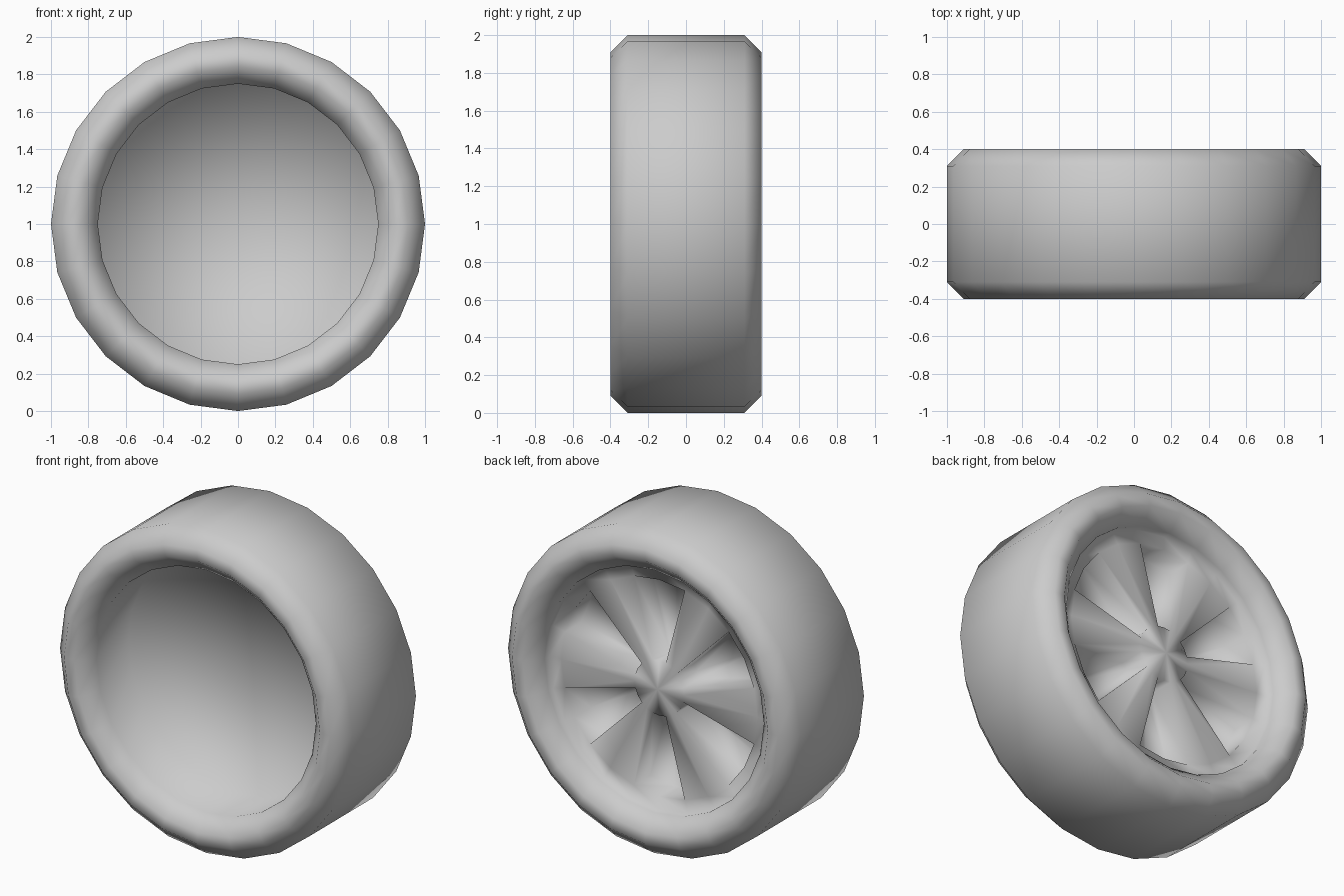
import bpy, bmesh
from math import sin, cos, pi

if "Cube" in bpy.data.objects:
    bpy.data.objects.remove(bpy.data.objects["Cube"])

SIDES = 24

# One plain grey for the whole wheel
grey = bpy.data.materials.new("wheel_grey")
grey.use_nodes = True
colour = (0.6, 0.6, 0.6, 1)
grey.diffuse_color = colour
grey.node_tree.nodes["Principled BSDF"].inputs["Base Color"].default_value = colour

# Cross-section as (radius, y), from the front dish out over the tread to the hub
profile = [(0.75, 0.0), (0.75, -0.31), (0.84, -0.4), (0.91, -0.4),
           (1.0, -0.31), (1.0, 0.31), (0.91, 0.4), (0.84, 0.4),
           (0.75, 0.31), (0.75, 0.26), (0.67, 0.26), (0.17, 0.26)]

bm = bmesh.new()
rings = []
for r, y in profile:
    rings.append([bm.verts.new((r * cos(2 * pi * i / SIDES), y, 1 + r * sin(2 * pi * i / SIDES)))
                  for i in range(SIDES)])

# Tire, dish wall and spoke plate
pockets = []
for k in range(len(rings) - 1):
    a, b = rings[k], rings[k + 1]
    for i in range(SIDES):
        j = (i + 1) % SIDES
        face = bm.faces.new((a[i], a[j], b[j], b[i]))
        if k == len(rings) - 2 and i % 4 in (1, 2):
            pockets.append(face)

# Dish floor and hub cap
for ring, y in ((rings[0], 0.0), (rings[-1], 0.28)):
    centre = bm.verts.new((0, y, 1))
    for i in range(SIDES):
        bm.faces.new((ring[i], ring[(i + 1) % SIDES], centre))
bmesh.ops.recalc_face_normals(bm, faces=bm.faces)

# Six sunken pockets leave six spokes
bmesh.ops.inset_region(bm, faces=pockets, thickness=0.0, depth=-0.16, use_even_offset=False)
bmesh.ops.recalc_face_normals(bm, faces=bm.faces)

for face in bm.faces:
    face.smooth = True
mesh = bpy.data.meshes.new("wheel")
bm.to_mesh(mesh)
bm.free()
mesh.materials.append(grey)
wheel = bpy.data.objects.new("wheel", mesh)
bpy.context.collection.objects.link(wheel)
